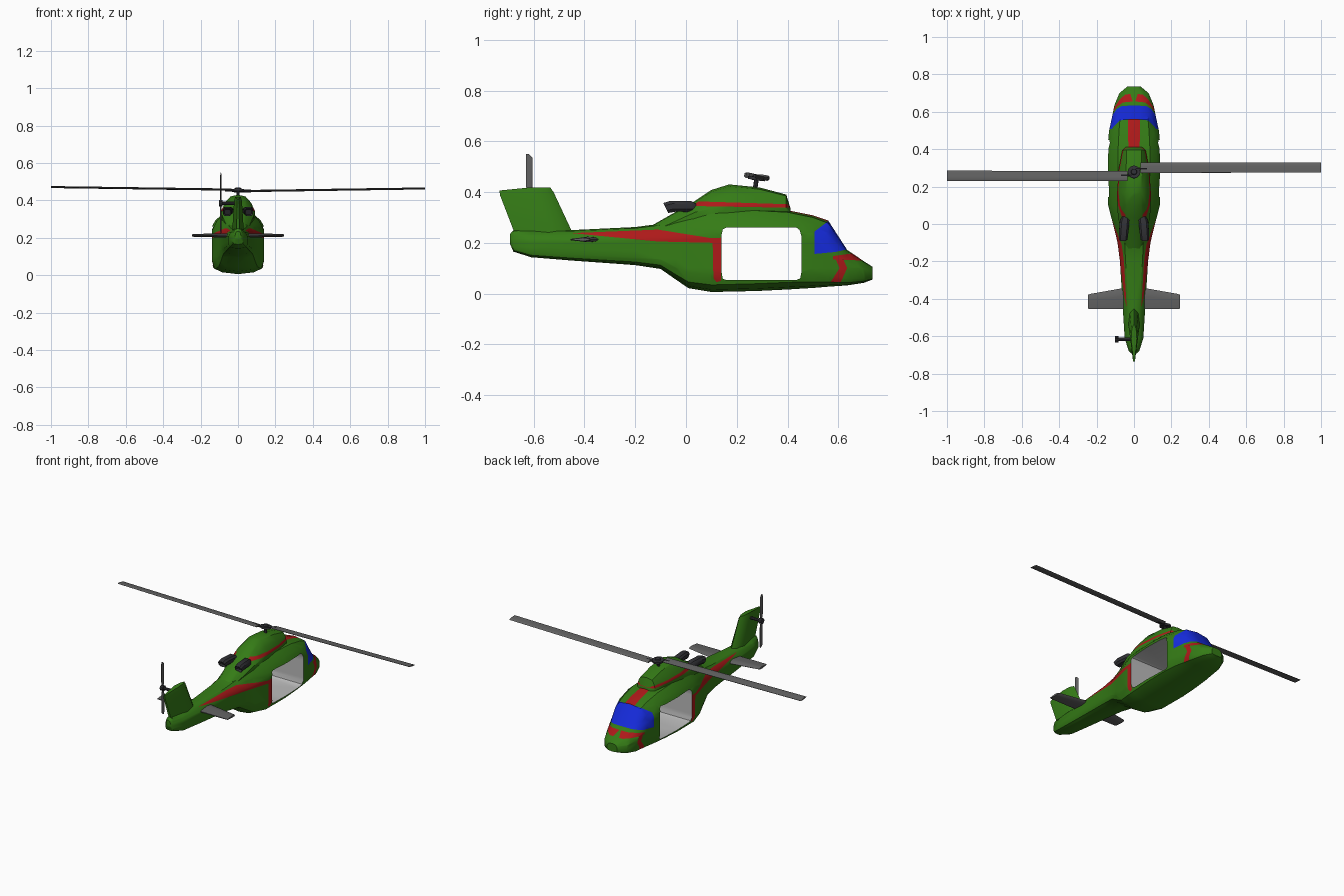
import bpy, bmesh
from math import pi, radians
from mathutils import Matrix, Vector

if "Cube" in bpy.data.objects:
    bpy.data.objects.remove(bpy.data.objects["Cube"])


def material(name, rgb):
    m = bpy.data.materials.new(name)
    m.diffuse_color = (*rgb, 1)
    m.use_nodes = True
    m.node_tree.nodes["Principled BSDF"].inputs["Base Color"].default_value = m.diffuse_color
    return m


GREEN = material("green_paint", (0.035, 0.2, 0.008))
RED = material("red_paint", (0.42, 0.01, 0.01))
BLUE = material("blue_glass", (0.008, 0.025, 0.75))
GREY = material("cabin_grey", (0.5, 0.5, 0.5))
DARK = material("dark_metal", (0.12, 0.12, 0.12))
BLACK = material("exhaust_metal", (0.03, 0.03, 0.035))
PAINTS = [GREEN, RED, BLUE, GREY]


def make(name, bm, mats, angle=35):
    bmesh.ops.recalc_face_normals(bm, faces=bm.faces)
    me = bpy.data.meshes.new(name)
    bm.to_mesh(me)
    bm.free()
    ob = bpy.data.objects.new(name, me)
    bpy.context.collection.objects.link(ob)
    for m in mats:
        me.materials.append(m)
    smooth(ob, angle)
    return ob


def smooth(ob, angle):
    bpy.ops.object.select_all(action='DESELECT')
    ob.select_set(True)
    bpy.context.view_layer.objects.active = ob
    bpy.ops.object.shade_smooth_by_angle(angle=radians(angle))


def loft(rings, bm=None):
    bm = bm or bmesh.new()
    vs = [[bm.verts.new(p) for p in r] for r in rings]
    n = len(rings[0])
    for a, b in zip(vs, vs[1:]):
        for i in range(n):
            bm.faces.new((a[i], a[(i + 1) % n], b[(i + 1) % n], b[i]))
    bm.faces.new(vs[0])
    bm.faces.new(vs[-1])
    bmesh.ops.recalc_face_normals(bm, faces=bm.faces)
    return bm


def section(y, zb, zt, w, zs, wt):
    """Hull ring: bottom, top, half width, shoulder height, roof half width."""
    h, r = zs - zb, zt - zs
    half = [(0, zb), (.6 * w, zb + .04 * h), (.9 * w, zb + .12 * h), (w, zb + .3 * h),
            (w, zs), (.6 * w + .4 * wt, zs + .5 * r), (wt, zt - .1 * r), (0, zt)]
    return [(x, y, z) for x, z in half + [(-x, z) for x, z in half[-2:0:-1]]]


def paint(bm, poly, index, top=False):
    """Cut a convex outline, seen from the side (y,z) or top (x,y), into the skin."""
    lift = (lambda u, v: Vector((u, v, 0))) if top else (lambda u, v: Vector((0, u, v)))
    bm.normal_update()
    pts = [lift(*p) for p in poly]
    mid = sum(pts, Vector()) / len(pts)
    axis = lift(0, 0) + (Vector((0, 0, 1)) if top else Vector((1, 0, 0)))
    faces = [f for f in bm.faces if not top or f.normal.z > 0.05]
    for p, q in zip(pts, pts[1:] + pts[:1]):
        n = axis.cross(q - p).normalized()
        if n.dot(mid - p) < 0:
            n = -n
        geom = list({g for f in faces for g in [f, *f.edges, *f.verts]})
        cut = bmesh.ops.bisect_plane(bm, geom=geom, dist=1e-5, plane_co=p, plane_no=n)
        faces = [f for f in cut['geom'] if isinstance(f, bmesh.types.BMFace)
                 and n.dot(f.calc_center_median() - p) > 0]
    for f in faces:
        f.material_index = index


def foil(sections, mat, bm=None):
    """Blade or fin: each section is (span, leading, trailing, height, half thickness)."""
    rings = []
    for s, a, b, h, t in sections:
        c = b - a
        prof = [(a, 0), (a + .12 * c, .75 * t), (a + .4 * c, t), (b, .25 * t),
                (b, -.25 * t), (a + .4 * c, -t), (a + .12 * c, -.75 * t)]
        rings.append([mat @ Vector((s, y, h + z)) for y, z in prof])
    return loft(rings, bm)


def rod(bm, r, depth, mat, sides=12, r2=None):
    bmesh.ops.create_cone(bm, cap_ends=True, segments=sides, radius1=r,
                          radius2=r if r2 is None else r2, depth=depth, matrix=mat)


# Fuselage skin with tail boom
hull = loft([section(*s) for s in [
    (.735, .055, .105, .035, .085, .02), (.70, .042, .128, .078, .098, .045),
    (.635, .032, .172, .105, .12, .065), (.56, .027, .288, .12, .18, .075),
    (.50, .022, .308, .133, .225, .08), (.40, .016, .328, .143, .25, .085),
    (.28, .01, .335, .146, .25, .085), (.10, .006, .335, .138, .24, .08),
    (.01, .021, .325, .115, .225, .06), (-.04, .055, .305, .102, .22, .055),
    (-.10, .097, .275, .088, .22, .05), (-.20, .112, .262, .075, .215, .045),
    (-.45, .13, .25, .06, .21, .03), (-.61, .143, .25, .05, .21, .02),
    (-.68, .165, .25, .028, .21, .015), (-.693, .195, .235, .015, .215, .008)]])

# Stripes and windscreen
for outline in [
        [(-.45, .238), (-.11, .252), (.10, .218), (.10, .2), (-.11, .205)],
        [(.10, .218), (.138, .22), (.138, .2), (.10, .2)],
        [(.105, .2), (.138, .2), (.138, .05), (.12, .045), (.108, .06)],
        [(.58, .135), (.695, .13), (.655, .158), (.58, .148)],
        [(.59, .135), (.62, .135), (.635, .1), (.605, .1)],
        [(.605, .1), (.635, .1), (.61, .045), (.57, .045)]]:
    paint(hull, outline, 1)
paint(hull, [(-.03, .40), (.03, .40), (.033, .562), (-.033, .562)], 1, top=True)
paint(hull, [(.507, .245), (.562, .286), (.635, .174), (.59, .164), (.507, .156)], 2)
fuselage = make("fuselage", hull, PAINTS)

# Cabin opening through both sides, lined in grey
door = [(.14, .085), (.145, .058), (.16, .053), (.435, .053), (.45, .06), (.455, .085),
        (.455, .225), (.448, .25), (.435, .26), (.16, .26), (.145, .253), (.14, .23)]
bm = loft([[(x, y, z) for y, z in door] for x in (-.3, .3)])
for f in bm.faces:
    f.material_index = 3
cutter = make("door_cutter", bm, PAINTS)
cutter.hide_render = True
mod = fuselage.modifiers.new("door_opening", 'BOOLEAN')
mod.operation, mod.solver, mod.object = 'DIFFERENCE', 'EXACT', cutter
bpy.context.view_layer.objects.active = fuselage
bpy.ops.object.modifier_apply(modifier=mod.name)
bpy.data.objects.remove(cutter)
smooth(fuselage, 35)

# Engine cowling on the roof
cowl = loft([section(*s) for s in [
    (.412, .28, .335, .045, .315, .03), (.395, .28, .39, .062, .335, .04),
    (.29, .28, .418, .082, .345, .042), (.17, .28, .43, .09, .345, .04),
    (.10, .27, .408, .09, .335, .038), (.035, .26, .365, .085, .32, .035),
    (-.14, .22, .265, .05, .24, .03)]])
paint(cowl, [(.02, .345), (.05, .363), (.40, .352), (.412, .338)], 1)
make("engine_cowling", cowl, PAINTS)

# Exhaust pipes
for side, name in ((-1, "left"), (1, "right")):
    rings = []
    for y, z, x, r in ((.04, .338, .045, .018), (.02, .343, .05, .025), (-.05, .344, .056, .025),
                       (-.08, .337, .058, .023), (-.06, .338, .057, .016)):
        prof = [(-1, -.4), (-.6, -.85), (.6, -.85), (1, -.4), (1, .4), (.6, .85), (-.6, .85), (-1, .4)]
        rings.append([(side * (x + u * r), y + (v * r * .5 if y < -.04 else 0) * -1, z + v * r)
                      for u, v in prof])
    make(name + "_exhaust", loft(rings), [BLACK])

# Tail fin: span up z, chord along y
UPRIGHT = Matrix(((0, 0, 1, 0), (0, 1, 0, 0), (1, 0, 0, 0), (0, 0, 0, 1)))
fin = foil([(.2, -.42, -.69, 0, .032), (.25, -.452, -.68, 0, .03),
            (.40, -.522, -.733, 0, .021), (.418, -.535, -.735, 0, .015)], UPRIGHT)
for v in fin.verts:
    if v.co.z > .39 and v.co.y < -.62:
        v.co.z -= .012
make("tail_fin", fin, [GREEN])

# Horizontal stabiliser
make("stabiliser", foil([(-.245, -.378, -.453, .213, .006), (-.235, -.374, -.455, .213, .008),
                         (-.06, -.343, -.455, .213, .011), (.06, -.343, -.455, .213, .011),
                         (.235, -.374, -.455, .213, .008), (.245, -.378, -.453, .213, .006)],
                        Matrix.Identity(4)), [DARK])

# Main rotor, tilted forward
disc = Matrix.Translation((0, .278, .453)) @ Matrix.Rotation(radians(-8), 4, 'X')
for k, name in enumerate(("right", "left")):
    spin = disc @ Matrix.Rotation(k * pi, 4, 'Z')
    make(name + "_rotor_blade", foil([(.035, .05, -.005, .001, .005), (1, .05, -.005, .015, .004)],
                                     spin), [DARK])
hub = bmesh.new()
rod(hub, .034, .012, disc)
rod(hub, .02, .022, disc @ Matrix.Translation((0, 0, .004)), r2=.014)
rod(hub, .009, .07, disc @ Matrix.Translation((0, 0, -.03)), 8)
for k in range(2):
    arm = disc @ Matrix.Rotation(k * pi, 4, 'Z') @ Matrix.Translation((.04, .018, 0))
    rod(hub, .007, .06, arm @ Matrix.Rotation(pi / 2, 4, 'Y'), 8)
make("rotor_hub", hub, [BLACK])

# Tail rotor on the left of the fin
centre = Matrix.Translation((-.092, -.617, .385))
tail = bmesh.new()
for k in range(2):
    foil([(.015, .006, -.008, 0, .004), (.04, .013, -.014, 0, .004), (.15, .013, -.014, 0, .003),
          (.165, -.002, -.014, 0, .002)],
         centre @ Matrix.Rotation(k * pi, 4, 'X') @ UPRIGHT, tail)
make("tail_rotor_blades", tail, [DARK])
shaft = bmesh.new()
turn = Matrix.Rotation(pi / 2, 4, 'Y')
rod(shaft, .009, .09, centre @ Matrix.Translation((.045, 0, 0)) @ turn, 8)
rod(shaft, .017, .02, centre @ turn, 10)
make("tail_rotor_hub", shaft, [BLACK])
